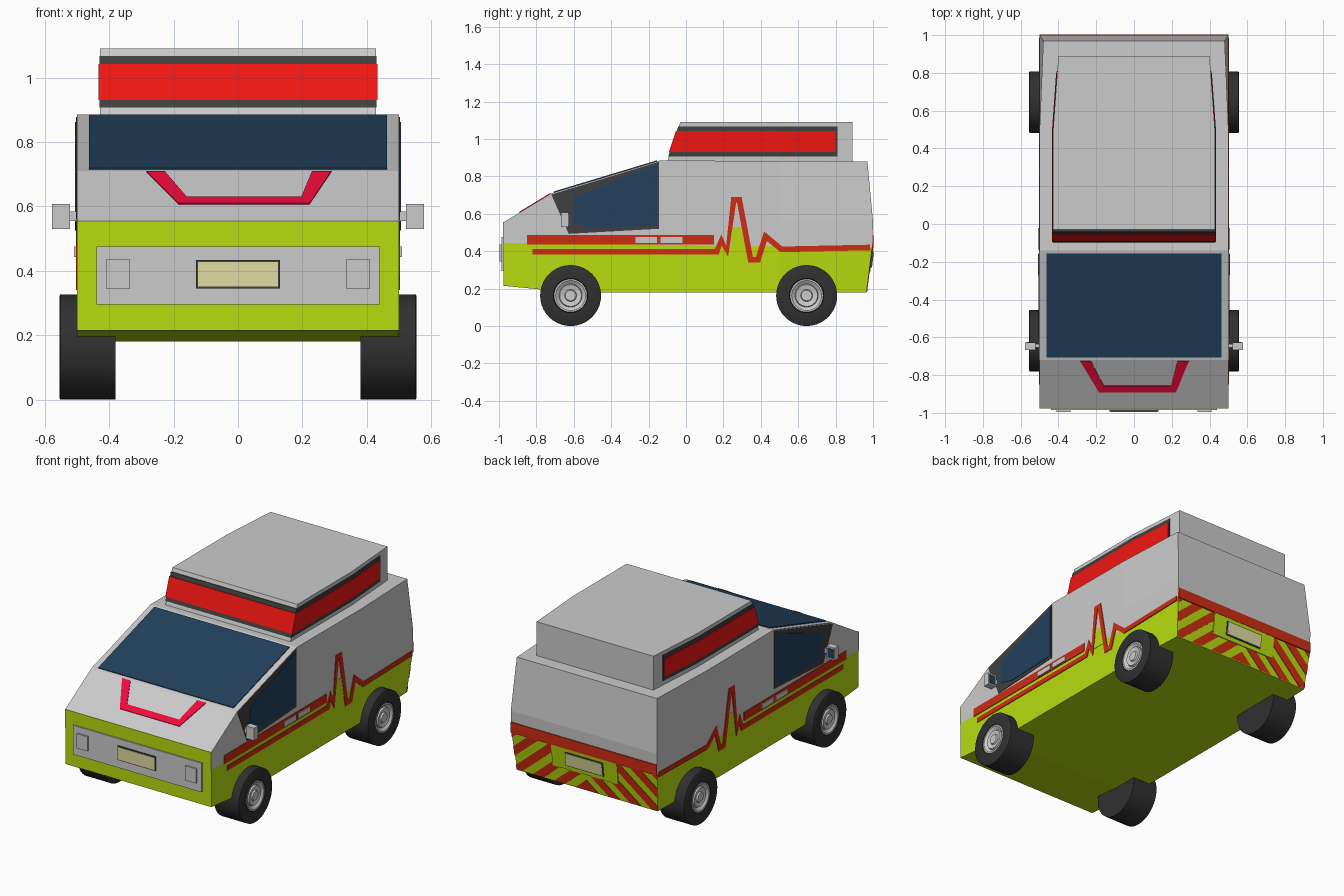
import bpy, bmesh, math
from mathutils import Vector

if "Cube" in bpy.data.objects:
    bpy.data.objects.remove(bpy.data.objects["Cube"])


def paint(name, r, g, b):
    m = bpy.data.materials.new(name)
    m.diffuse_color = (r, g, b, 1)
    m.use_nodes = True
    m.node_tree.nodes["Principled BSDF"].inputs["Base Color"].default_value = m.diffuse_color
    return m


LIME = paint("lime", 0.48, 0.72, 0.005)
RED = paint("stripe_red", 0.62, 0.025, 0.006)
LAMP = paint("lamp_red", 0.87, 0.008, 0.006)
CRIMSON = paint("crimson", 0.87, 0.003, 0.045)
GLASS = paint("glass", 0.016, 0.052, 0.11)
DARK = paint("dark_trim", 0.05, 0.05, 0.05)
TYRE = paint("tyre", 0.03, 0.03, 0.03)
CREAM = paint("cream", 0.75, 0.72, 0.36)


def finish(name, bm, mat=None, mirror=False, smooth=False):
    bmesh.ops.recalc_face_normals(bm, faces=bm.faces)
    me = bpy.data.meshes.new(name)
    bm.to_mesh(me)
    bm.free()
    ob = bpy.data.objects.new(name, me)
    bpy.context.collection.objects.link(ob)
    if mat:
        me.materials.append(mat)
    if mirror:
        ob.modifiers.new("Mirror", 'MIRROR').use_mirror_merge = False
    if smooth:
        bpy.context.view_layer.objects.active = ob
        ob.select_set(True)
        bpy.ops.object.shade_smooth_by_angle(angle=math.radians(35))
        ob.select_set(False)
    return ob


def extrude_polygon(bm, pts, push):
    """Solid slab: polygon thickened both ways along push."""
    push = Vector(push)
    a = [bm.verts.new(Vector(p) + push) for p in pts]
    b = [bm.verts.new(Vector(p) - push) for p in pts]
    bm.faces.new(a)
    bm.faces.new(b[::-1])
    for i in range(len(a)):
        j = (i + 1) % len(a)
        bm.faces.new((a[i], b[i], b[j], a[j]))


def plate(name, pts, push, mat=None, mirror=False):
    bm = bmesh.new()
    extrude_polygon(bm, pts, push)
    return finish(name, bm, mat, mirror)


def side(name, yz, mat, lift):
    return plate(name, [(0.5, y, z) for y, z in yz], (lift, 0, 0), mat, True)


def rect(a0, a1, b0, b1):
    return [(a0, b0), (a1, b0), (a1, b1), (a0, b1)]


def box(name, x0, x1, y0, y1, z0, z1, mat=None, mirror=False):
    ym = (y0 + y1) / 2
    return plate(name, [(x, ym, z) for x, z in rect(x0, x1, z0, z1)], (0, (y1 - y0) / 2, 0), mat, mirror)


def hull(name, yz, half, taper, mat=None, cut_z=None):
    """Side profile extruded across x, narrowed behind y = 0.5."""
    bm = bmesh.new()
    extrude_polygon(bm, [(0, y, z) for y, z in yz], (half, 0, 0))
    cuts = [((0, 0.5, 0), (0, 1, 0))]
    if cut_z:
        cuts.append(((0, 0, cut_z), (0, 0, 1)))
    for co, no in cuts:
        bmesh.ops.bisect_plane(bm, geom=bm.verts[:] + bm.edges[:] + bm.faces[:],
                               plane_co=co, plane_no=no)
    for v in bm.verts:
        if v.co.y > 0.5:
            v.co.x *= 1 - taper(v.co.y, v.co.z)
    return finish(name, bm, mat)


def ribbon(path, w):
    """Outline of a mitred line of width w along a 2D path."""
    p = [Vector(q) for q in path]
    left, right = [], []
    for i, q in enumerate(p):
        d0 = (q - p[max(i - 1, 0)]).normalized() if i else (p[1] - q).normalized()
        d1 = (p[i + 1] - q).normalized() if i < len(p) - 1 else d0
        n0, n1 = Vector((-d0.y, d0.x)), Vector((-d1.y, d1.x))
        m = (n0 + n1).normalized()
        off = m * (w / 2 / max(m.dot(n0), 0.5))
        left.append(tuple(q + off))
        right.append(tuple(q - off))
    return left + right[::-1]


# Van body: lime lower half, grey upper half, rear corners pinched at top and bottom
def pinch(y, z):
    return 0.04 if y > 0.9 and (z > 0.7 or z < 0.3) else 0


hull("lower_body", [(-0.975, 0.215), (-0.62, 0.18), (0.965, 0.18), (0.995, 0.42), (-0.975, 0.445)],
     0.5, pinch, LIME)
hull("upper_body", [(-0.975, 0.445), (0.995, 0.42), (1.0, 0.555), (0.97, 0.88), (-0.14, 0.885),
                    (-0.72, 0.71), (-0.975, 0.555)], 0.5, pinch, None, 0.555)


# Roof box with wraparound light band
def narrow(y, z):
    return 0.065 * (y - 0.5) / 0.39


def roof_layer(name, z0, z1, front, rear, half, mat=None):
    def slope(z):
        return -0.10 + (z - 0.88) / 3 - front
    hull(name, [(slope(z0), z0), (slope(z1), z1), (rear, z1), (rear, z0)], half, narrow, mat)


roof_layer("roof_box", 0.87, 1.09, 0, 0.89, 0.428)
roof_layer("light_band_trim", 0.907, 1.067, 0.004, 0.81, 0.431, DARK)
roof_layer("light_band", 0.93, 1.043, 0.008, 0.80, 0.434, LAMP)


# Windscreen and bonnet trim, laid on the sloping planes
def screen(x, y):
    return (x, y, 0.71 + (y + 0.72) * 0.175 / 0.58)


def bonnet(x, y):
    return (x, y, 0.555 + (y + 0.975) * 0.155 / 0.255)


plate("windscreen", [screen(x, y) for x, y in rect(-0.463, 0.463, -0.705, -0.155)],
      (0, -0.0015, 0.005), GLASS)
plate("bonnet_trim", [bonnet(x, y) for x, y in
      [(-0.285, -0.725), (-0.185, -0.89), (0.222, -0.89), (0.29, -0.725),
       (0.23, -0.725), (0.197, -0.855), (-0.16, -0.855), (-0.228, -0.725)]],
      (0, -0.002, 0.0035), CRIMSON)

# Nose: lime front panel, grille panel, headlights, number plate
box("front_panel", -0.5, 0.5, -0.978, -0.97, 0.44, 0.555, LIME)
box("grille_panel", -0.44, 0.44, -0.986, -0.96, 0.295, 0.475)
box("headlight", 0.335, 0.41, -0.996, -0.97, 0.345, 0.435, None, True)
box("front_plate_frame", -0.13, 0.13, -0.992, -0.97, 0.345, 0.433, DARK)
box("front_plate", -0.124, 0.124, -0.995, -0.97, 0.351, 0.427, CREAM)

# Side windows
side("side_window_frame", [(-0.72, 0.703), (-0.627, 0.493), (-0.145, 0.52), (-0.145, 0.878)], DARK, 0.003)
side("side_window", [(-0.6, 0.69), (-0.6, 0.55), (-0.5, 0.525), (-0.155, 0.537), (-0.155, 0.862)],
     GLASS, 0.006)

# Side stripes with pulse line, and door handles
side("upper_side_stripe", rect(-0.85, 0.15, 0.435, 0.487), RED, 0.004)
side("pulse_fill", [(0.20, 0.41), (0.235, 0.41), (0.25, 0.53), (0.30, 0.53), (0.34, 0.41)], LIME, 0.002)
side("pulse_stripe", ribbon([(-0.82, 0.398), (0.165, 0.398), (0.19, 0.46), (0.22, 0.40), (0.255, 0.675),
     (0.285, 0.675), (0.345, 0.355), (0.385, 0.355), (0.425, 0.48), (0.51, 0.41), (0.985, 0.42)], 0.03),
     RED, 0.004)
for i, y in enumerate((-0.27, -0.135)):
    side(f"door_handle_{i + 1}", rect(y, y + 0.115, 0.443, 0.475), None, 0.009)


# Rear: chevrons, red band, plate panel, all following the tailgate slope
def tail(x, z):
    return (x, 0.965 + (z - 0.18) * 0.125, z)


bm = bmesh.new()
for k in range(6):
    top = 0.25 + 0.125 * k
    extrude_polygon(bm, [tail(x, top - d - 0.85 * x) for x, d in
                         [(0, 0), (0, 0.065), (0.5, 0.065), (0.5, 0)]], (0, 0.003, 0))
for co, no in (((0.482, 0, 0.18), (1, 0, -0.07)), ((0, 0, 0.183), (0, 0, -1)), ((0, 0, 0.42), (0, 0, 1))):
    cut = bmesh.ops.bisect_plane(bm, geom=bm.verts[:] + bm.edges[:] + bm.faces[:],
                                 plane_co=co, plane_no=no, clear_outer=True)
finish("rear_chevrons", bm, RED, True)
plate("rear_band", [(x, 0.997, z) for x, z in rect(-0.5, 0.5, 0.42, 0.485)], (0, 0.006, 0), RED)
for name, hw, z0, z1, lift, mat in (("rear_plate_panel", 0.225, 0.285, 0.42, 0.006, LIME),
                                    ("rear_plate_frame", 0.13, 0.31, 0.398, 0.01, DARK),
                                    ("rear_plate", 0.124, 0.316, 0.392, 0.013, CREAM)):
    plate(name, [tail(x, z) for x, z in rect(-hw, hw, z0, z1)], (0, lift, 0), mat)

# Door mirrors
box("mirror_arm", 0.49, 0.53, -0.655, -0.635, 0.555, 0.585, None, True)
box("mirror_housing", 0.522, 0.578, -0.668, -0.628, 0.53, 0.607, None, True)
box("mirror_glass", 0.53, 0.57, -0.632, -0.625, 0.54, 0.597, GLASS, True)


# Wheels: tyre and hub profiles (x, radius) spun about the axle
def lathe(name, profile, y, mat=None):
    bm = bmesh.new()
    vs = [bm.verts.new((x, y, 0.163 + r)) for x, r in profile]
    es = [bm.edges.new(e) for e in zip(vs, vs[1:])]
    bmesh.ops.spin(bm, geom=vs + es, cent=(0, y, 0.163), axis=(1, 0, 0),
                   angle=math.tau, steps=40, use_duplicate=False)
    bmesh.ops.remove_doubles(bm, verts=bm.verts, dist=1e-4)
    finish(name, bm, mat, True, True)


for end, y in (("front", -0.617), ("rear", 0.645)):
    lathe(end + "_tyre", [(0.38, 0), (0.38, 0.163), (0.552, 0.163), (0.555, 0.158), (0.555, 0.092),
                          (0.53, 0.088), (0.53, 0)], y, TYRE)
    lathe(end + "_hub", [(0.525, 0), (0.525, 0.089), (0.553, 0.089), (0.553, 0.08), (0.54, 0.062),
                         (0.549, 0.058), (0.543, 0.032), (0.552, 0.028), (0.552, 0)], y)
